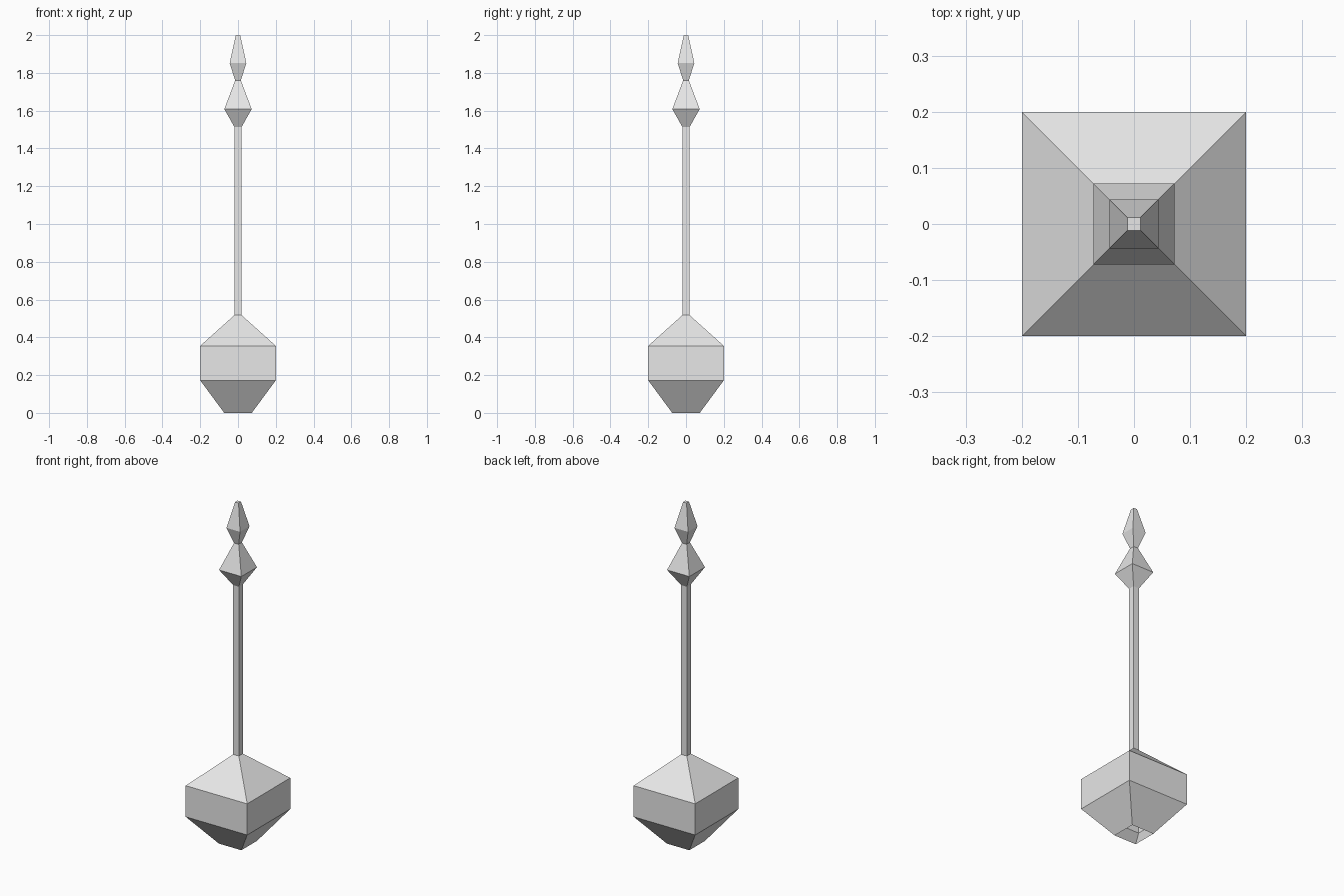
import bpy
import bmesh

cube = bpy.data.objects.get("Cube")
if cube:
    bpy.data.objects.remove(cube, do_unlink=True)

# Single plain grey for the whole model
grey = bpy.data.materials.new("light_grey")
grey.use_nodes = True
colour = (0.8, 0.8, 0.8, 1)
grey.diffuse_color = colour
grey.node_tree.nodes["Principled BSDF"].inputs["Base Color"].default_value = colour


def square_loft(name, profile, cap_top=False):
    """Stack square rings given as (half width, height) and skin them."""
    bm = bmesh.new()
    corners = ((-1, -1), (1, -1), (1, 1), (-1, 1))
    rings = [[bm.verts.new((sx * w, sy * w, z)) for sx, sy in corners]
             for w, z in profile]
    for low, high in zip(rings, rings[1:]):
        for i in range(4):
            j = (i + 1) % 4
            bm.faces.new((low[i], low[j], high[j], high[i]))
    if cap_top:
        bm.faces.new(rings[-1])
    mesh = bpy.data.meshes.new(name)
    bm.to_mesh(mesh)
    bm.free()
    mesh.materials.append(grey)
    obj = bpy.data.objects.new(name, mesh)
    bpy.context.collection.objects.link(obj)
    return obj


ROD, NECK = 0.0185, 0.015

# Heavy hollow base, open underneath
square_loft("base", [(0.073, 0), (0.2, 0.172), (0.2, 0.355), (ROD, 0.518)])
# Slim square shaft
square_loft("shaft", [(ROD, 0.518), (ROD, 1.513)])
# Two stacked diamond finials, the upper one with a blunt tip
square_loft("lower_finial", [(ROD, 1.513), (0.0725, 1.608), (NECK, 1.76)])
square_loft("upper_finial", [(NECK, 1.76), (0.044, 1.852), (0.0115, 2.0)], cap_top=True)
